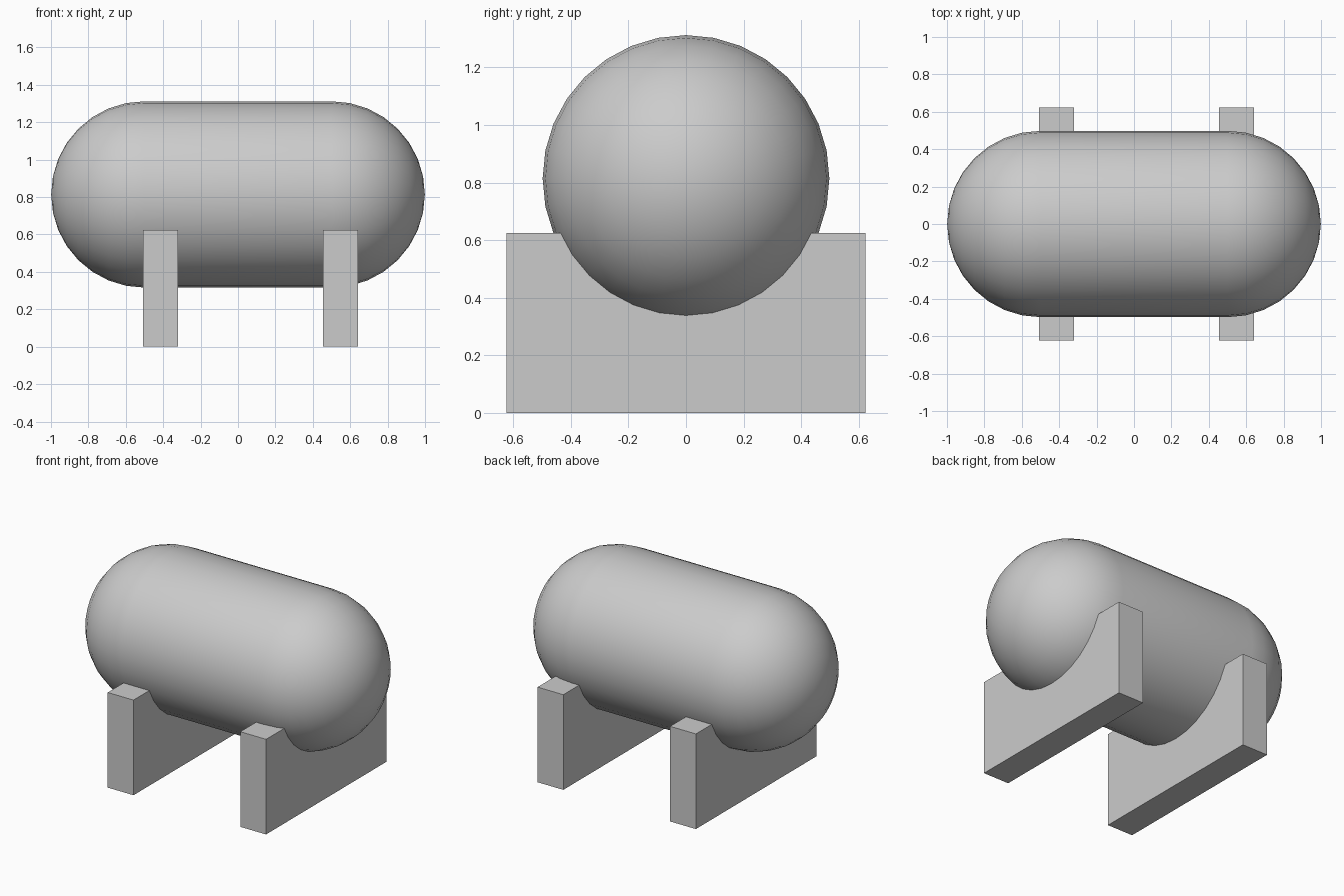
import bpy, bmesh
from math import sin, cos, pi, radians

if "Cube" in bpy.data.objects:
    bpy.data.objects.remove(bpy.data.objects["Cube"])

R, ZC, HALF = 0.498, 0.814, 0.501   # tank radius, axis height, half length of straight part
SIDES, CAP = 32, 8


def finish(name, bm):
    bmesh.ops.recalc_face_normals(bm, faces=bm.faces)
    mesh = bpy.data.meshes.new(name)
    bm.to_mesh(mesh)
    bm.free()
    obj = bpy.data.objects.new(name, mesh)
    bpy.context.collection.objects.link(obj)
    return obj


# Capsule tank: half-round caps and straight middle, revolved around the x axis
profile = []
for side in (-1, 1):
    for i in range(CAP + 1):
        a = pi / 2 * (i if side < 0 else CAP - i) / CAP
        profile.append((side * (HALF + R * cos(a)), R * sin(a)))

bm = bmesh.new()
verts = [bm.verts.new((x, 0, ZC + r)) for x, r in profile]
edges = [bm.edges.new(pair) for pair in zip(verts, verts[1:])]
bmesh.ops.spin(bm, geom=verts + edges, cent=(0, 0, ZC), axis=(1, 0, 0),
               angle=2 * pi, steps=SIDES, use_merge=False)
bmesh.ops.remove_doubles(bm, verts=bm.verts, dist=1e-4)
tank = finish("tank", bm)
bpy.context.view_layer.objects.active = tank
tank.select_set(True)
bpy.ops.object.shade_smooth_by_angle(angle=radians(30))


# Support blocks that the tank sinks into
def support(name, x):
    bm = bmesh.new()
    bmesh.ops.create_cube(bm, size=1)
    bmesh.ops.scale(bm, vec=(0.187, 1.248, 0.624), verts=bm.verts)
    bmesh.ops.translate(bm, vec=(x, 0, 0.312), verts=bm.verts)
    finish(name, bm)


support("left_support", -0.415)
support("right_support", 0.547)
